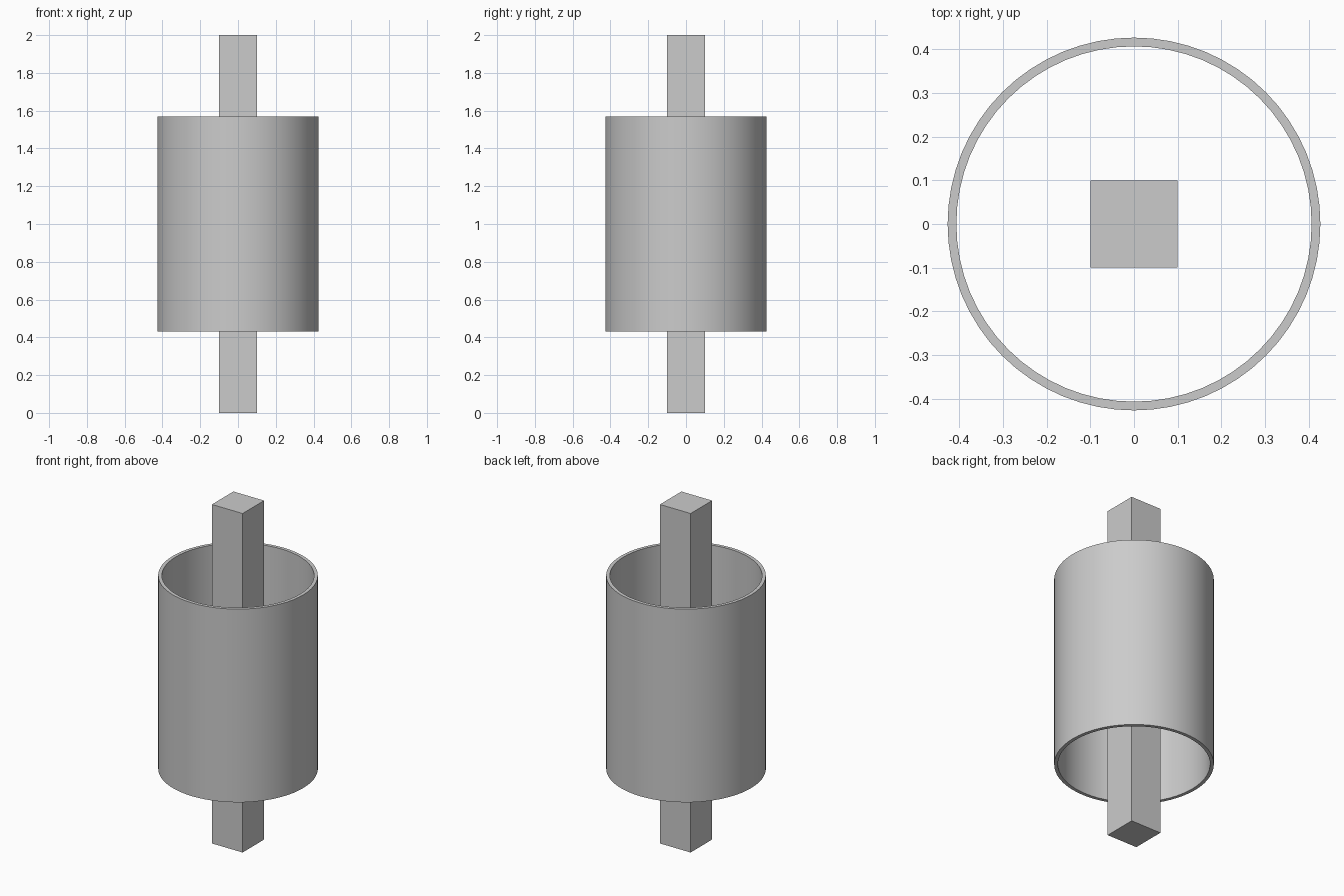
import bpy
import math

default_cube = bpy.data.objects.get("Cube")
if default_cube:
    bpy.data.objects.remove(default_cube, do_unlink=True)

# One plain grey for the whole model
grey = bpy.data.materials.new("light_grey")
grey.use_nodes = True
colour = (0.6, 0.6, 0.6, 1)
grey.diffuse_color = colour
grey.node_tree.nodes["Principled BSDF"].inputs["Base Color"].default_value = colour

LENGTH = 2.0
BAR_WIDTH = 0.2
OUTER, INNER = 0.427, 0.407
SLEEVE_LOW, SLEEVE_HIGH = 0.43, 1.57
SIDES = 64


def add_part(name, verts, faces):
    mesh = bpy.data.meshes.new(name)
    mesh.from_pydata(verts, [], faces)
    mesh.materials.append(grey)
    part = bpy.data.objects.new(name, mesh)
    bpy.context.collection.objects.link(part)
    return part


# Square bar through the middle
bpy.ops.mesh.primitive_cube_add(size=1, location=(0, 0, LENGTH / 2))
bar = bpy.context.object
bar.name = "square_bar"
bar.scale = (BAR_WIDTH, BAR_WIDTH, LENGTH)
bpy.ops.object.transform_apply(location=False, rotation=False, scale=True)
bar.data.materials.append(grey)

# Open sleeve: a rectangular wall profile swept round the z axis
profile = [(OUTER, SLEEVE_LOW), (OUTER, SLEEVE_HIGH),
           (INNER, SLEEVE_HIGH), (INNER, SLEEVE_LOW)]
n = len(profile)
verts, faces = [], []
for i in range(SIDES):
    angle = math.tau * i / SIDES
    j = (i + 1) % SIDES
    for k, (r, z) in enumerate(profile):
        verts.append((r * math.cos(angle), r * math.sin(angle), z))
        m = (k + 1) % n
        faces.append((i * n + k, j * n + k, j * n + m, i * n + m))
sleeve = add_part("sleeve", verts, faces)

# Smooth walls with crisp rims
bpy.ops.object.select_all(action="DESELECT")
sleeve.select_set(True)
bpy.context.view_layer.objects.active = sleeve
bpy.ops.object.shade_smooth_by_angle(angle=math.radians(30))
